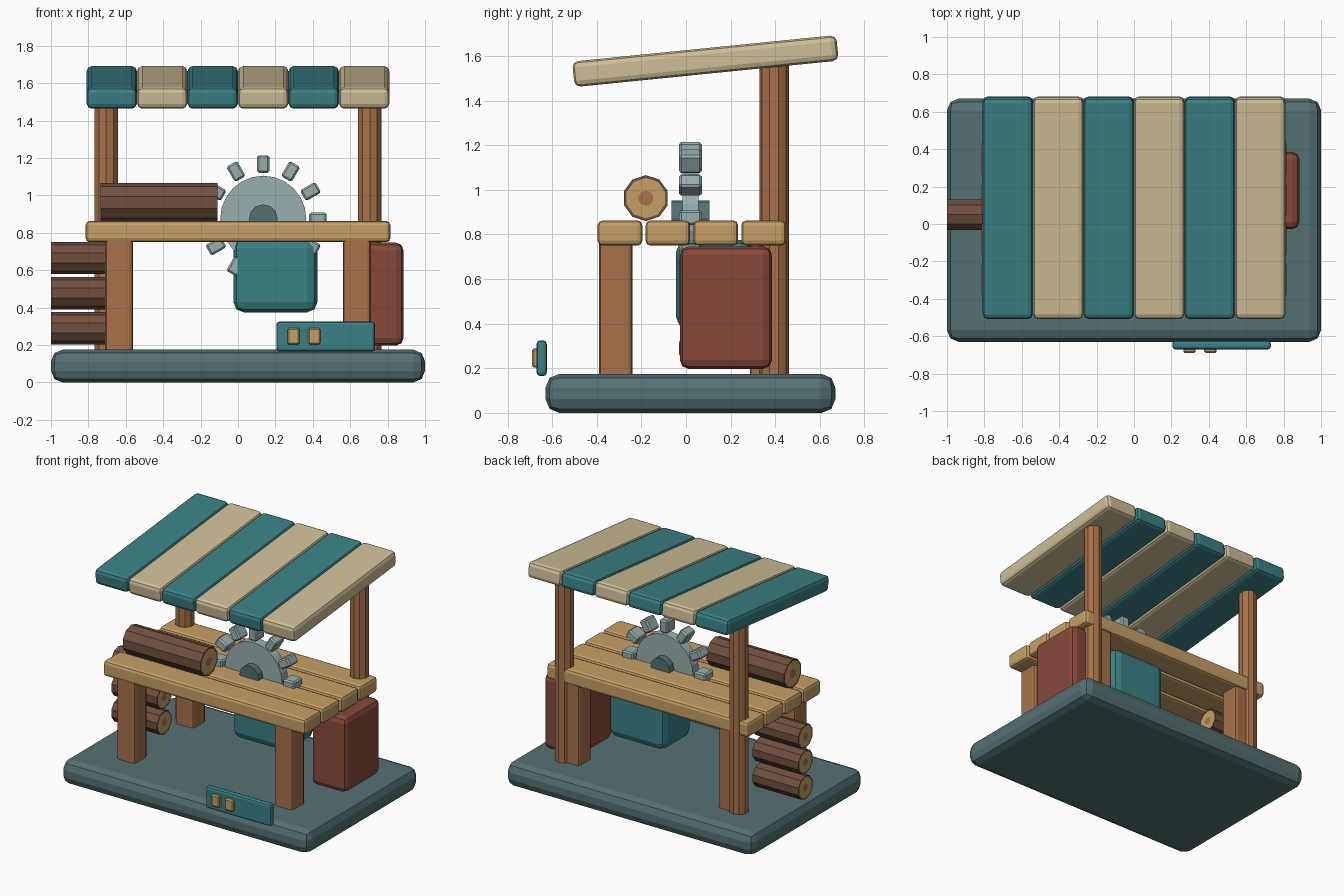
import bpy, bmesh, math
from mathutils import Matrix, Vector

if "Cube" in bpy.data.objects:
    bpy.data.objects.remove(bpy.data.objects["Cube"])


def mat(name, hexa):
    m = bpy.data.materials.new(name)
    srgb = [int(hexa[i:i + 2], 16) / 255 for i in (0, 2, 4)]
    m.diffuse_color = [((c + 0.055) / 1.055) ** 2.4 if c > 0.04 else c / 12.92 for c in srgb] + [1]
    m.use_nodes = True
    m.node_tree.nodes["Principled BSDF"].inputs["Base Color"].default_value = m.diffuse_color
    return m


SLATE = mat("slate", "54717 4".replace(" ", ""))
TEAL = mat("teal", "3A8185")
CREAM = mat("cream", "CFBF97")
WOOD = mat("post wood", "A87248")
PLANK = mat("plank wood", "C6A066")
BARK = mat("bark", "71503F")
RUST = mat("rust", "87493A")
STEEL = mat("steel", "98B0AF")


def finish(bm, name, mats):
    me = bpy.data.meshes.new(name)
    bmesh.ops.recalc_face_normals(bm, faces=bm.faces)
    bm.to_mesh(me)
    bm.free()
    for m in mats:
        me.materials.append(m)
    ob = bpy.data.objects.new(name, me)
    bpy.context.collection.objects.link(ob)
    return ob


def box(name, lo, hi, m, bevel=0.02, seg=2, rot=None):
    """Bevelled box between two corners, optionally rotated about its centre."""
    lo, hi = Vector(lo), Vector(hi)
    bm = bmesh.new()
    bmesh.ops.create_cube(bm, size=1)
    bmesh.ops.scale(bm, vec=hi - lo, verts=bm.verts)
    bmesh.ops.bevel(bm, geom=bm.edges[:], offset=bevel, segments=seg, profile=0.5, affect='EDGES')
    ob = finish(bm, name, [m])
    ob.location = (lo + hi) / 2
    if rot:
        ob.rotation_euler = rot
    return ob


def cylinder(name, centre, r, length, axis, sides, mats):
    """Flat-sided cylinder; three materials give ringed log ends."""
    turn = {'x': Matrix.Rotation(math.pi / 2, 4, 'Y') @ Matrix.Rotation(math.pi / 2, 4, 'Z'),
            'y': Matrix.Rotation(math.pi / 2, 4, 'X'), 'z': Matrix.Identity(4)}[axis]
    bm = bmesh.new()
    bmesh.ops.create_cone(bm, cap_ends=True, segments=sides, radius1=r, radius2=r, depth=length)
    if len(mats) > 1:
        for cap in [f for f in bm.faces if abs(f.normal.z) > 0.9]:
            bmesh.ops.inset_individual(bm, faces=[cap], thickness=r * 0.12)
            cap.material_index = 1
            bmesh.ops.inset_individual(bm, faces=[cap], thickness=r * 0.55)
            cap.material_index = 2
        # the ring between the core and the bark is pale wood
        for f in bm.faces:
            far = max(v.co.xy.length for v in f.verts)
            if f.material_index != 2:
                f.material_index = 1 if far < r * 0.95 else 0
    bmesh.ops.transform(bm, matrix=Matrix.Translation(centre) @ turn, verts=bm.verts)
    return finish(bm, name, mats)


# Base slab
box("base", (-1, -0.63, 0), (1, 0.67, 0.175), SLATE, 0.062)

# Table legs and roof posts
for side, sx in (("left", -1), ("right", 1)):
    for end, y in (("front", -0.315), ("back", 0.36)):
        x = 0.636 * sx
        box(f"{end}_{side}_leg", (x - 0.074, y - 0.074, 0.13), (x + 0.074, y + 0.074, 0.78), WOOD, 0.02)
    cylinder(f"{side}_roof_post", (0.705 * sx, 0.395, 0.84), 0.066, 1.44, 'z', 10, [WOOD])

# Table planks
for i in range(4):
    y = -0.296 + i * 0.2147
    box(f"table_plank_{i + 1}", (-0.815, y - 0.1, 0.75), (0.815, y + 0.1, 0.863), PLANK, 0.022)

# Striped, sloping roof
for i in range(6):
    x = -0.675 + i * 0.27
    box(f"roof_slat_{i + 1}", (x - 0.134, -0.508, 1.52), (x + 0.134, 0.682, 1.635),
        (TEAL, CREAM)[i % 2], 0.027, rot=(0.1, 0, 0))

# Saw blade, hub and teeth
SX, SY, SZ = 0.135, 0.02, 0.875
cylinder("saw_blade", (SX, SY, SZ), 0.23, 0.07, 'y', 24, [STEEL])
cylinder("saw_hub", (SX, SY, SZ), 0.077, 0.17, 'y', 12, [SLATE])
for i in range(12):
    a = i * math.pi / 6
    c = Vector((SX + 0.292 * math.cos(a), SY, SZ + 0.292 * math.sin(a)))
    h = Vector((0.047, 0.051, 0.033))
    box(f"saw_tooth_{i + 1}", c - h, c + h, STEEL, 0.01, 1, rot=(0, -a, 0))

# Motor under the table and fuel box at the right
box("motor", (-0.025, -0.045, 0.375), (0.425, 0.30, 0.775), TEAL, 0.055)
box("fuel_box", (0.605, -0.028, 0.197), (0.885, 0.386, 0.747), RUST, 0.04)

# Control panel with two buttons
box("control_panel", (0.205, -0.67, 0.165), (0.732, -0.624, 0.325), TEAL, 0.016)
for i, x in enumerate((0.297, 0.408)):
    box(f"button_{i + 1}", (x - 0.033, -0.69, 0.203), (x + 0.033, -0.655, 0.29), PLANK, 0.008, 1)

# Log being sawn and stacked logs
LOG = [BARK, PLANK, WOOD]
cylinder("table_log", (-0.422, -0.18, 0.963), 0.103, 0.627, 'x', 10, LOG)
for i, z in enumerate((0.29, 0.477, 0.665)):
    cylinder(f"stacked_log_{i + 1}", (-0.815, 0.05, z), 0.086, 0.37, 'x', 10, LOG)
